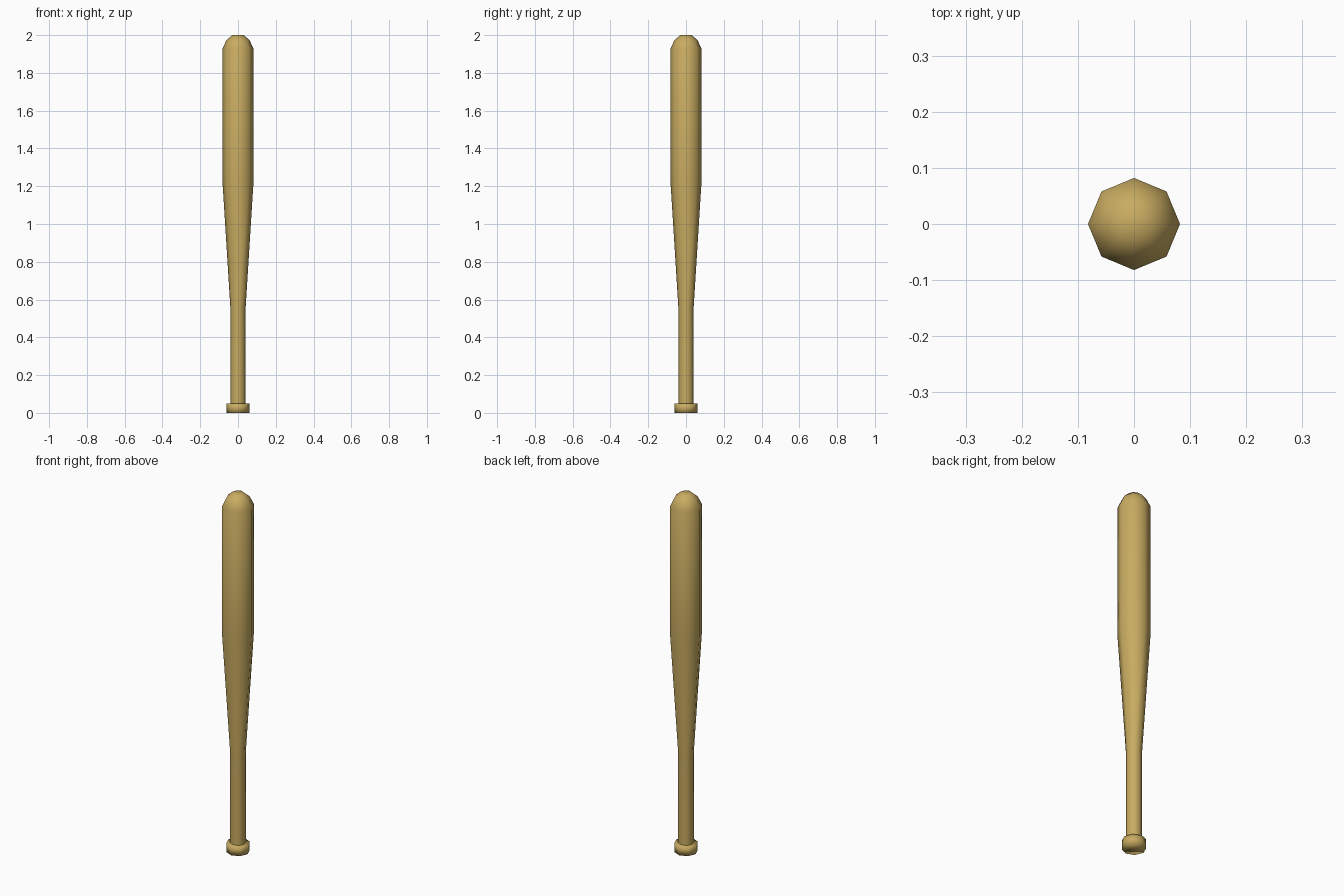
import bpy, bmesh, math

if "Cube" in bpy.data.objects:
    bpy.data.objects.remove(bpy.data.objects["Cube"])

SIDES = 8

wood = bpy.data.materials.new("wood")
wood.diffuse_color = (0.58, 0.41, 0.12, 1.0)
wood.use_nodes = True
wood.node_tree.nodes["Principled BSDF"].inputs["Base Color"].default_value = wood.diffuse_color


def lathe(name, profile, smooth_angle):
    """Sweep (radius, z) points into a closed eight-sided solid."""
    bm = bmesh.new()
    rings = []
    for r, z in profile:
        rings.append([bm.verts.new((r * math.cos(a), r * math.sin(a), z))
                      for a in (math.tau * i / SIDES for i in range(SIDES))])
    for low, high in zip(rings, rings[1:]):
        for i in range(SIDES):
            j = (i + 1) % SIDES
            bm.faces.new((low[i], low[j], high[j], high[i]))
    bm.faces.new(rings[0][::-1])
    bm.faces.new(rings[-1])
    mesh = bpy.data.meshes.new(name)
    bm.to_mesh(mesh)
    bm.free()
    mesh.materials.append(wood)
    obj = bpy.data.objects.new(name, mesh)
    bpy.context.collection.objects.link(obj)
    bpy.ops.object.select_all(action='DESELECT')
    bpy.context.view_layer.objects.active = obj
    obj.select_set(True)
    bpy.ops.object.shade_smooth_by_angle(angle=math.radians(smooth_angle))
    return obj


# Handle, taper, barrel and rounded tip in one profile
lathe("bat_body", [(0.04, 0.03), (0.04, 0.55), (0.082, 1.22), (0.082, 1.93),
                   (0.06, 1.975), (0.03, 2.0)], 60)

# Knob at the grip end, shaded softly over its rims
lathe("knob", [(0.06, 0.0), (0.06, 0.05)], 120)
